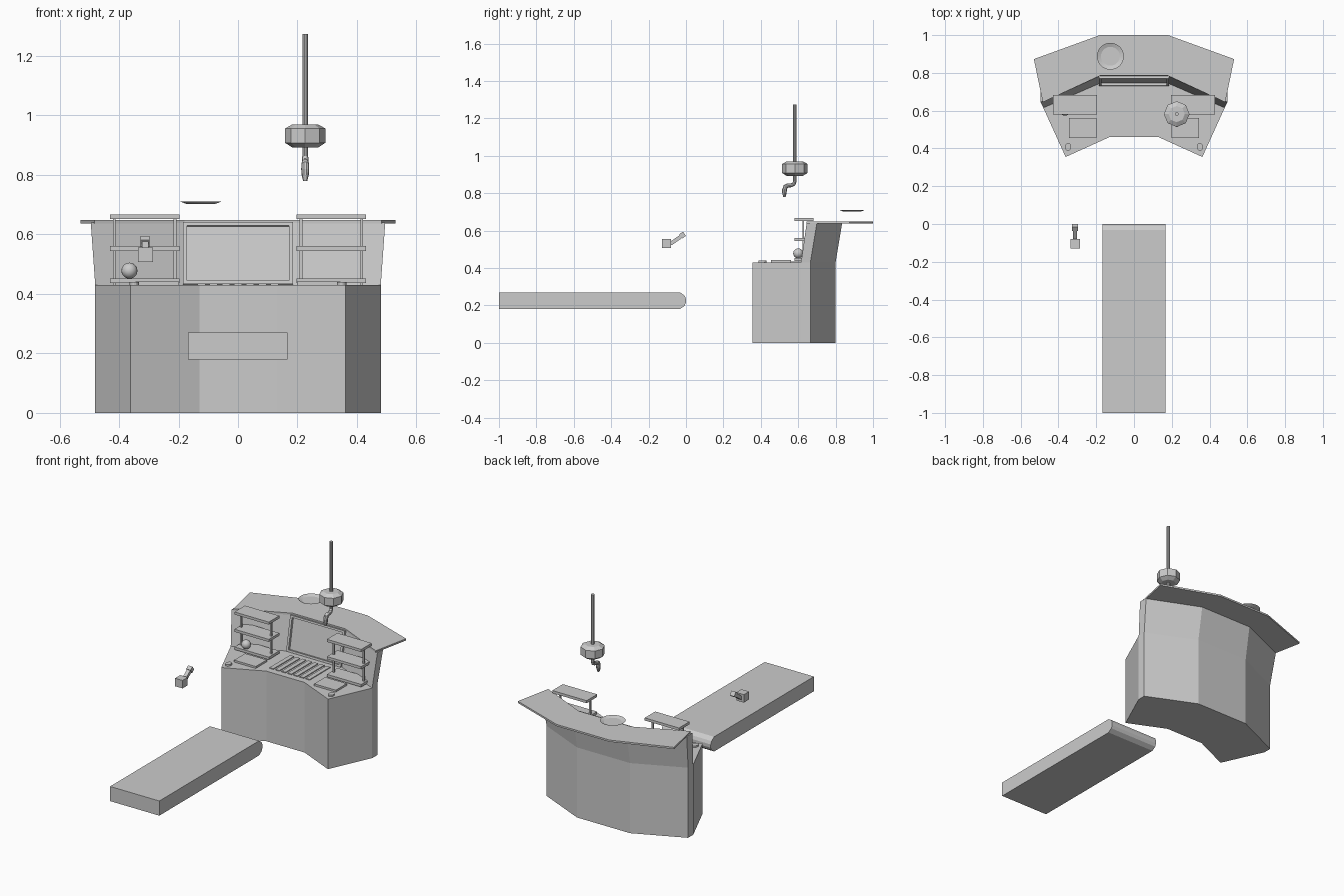
import bpy, bmesh, math
from mathutils import Matrix, Vector

if "Cube" in bpy.data.objects:
    bpy.data.objects.remove(bpy.data.objects["Cube"])


def finish(name, bm):
    bmesh.ops.recalc_face_normals(bm, faces=bm.faces)
    me = bpy.data.meshes.new(name)
    bm.to_mesh(me)
    bm.free()
    ob = bpy.data.objects.new(name, me)
    bpy.context.collection.objects.link(ob)
    return ob


def loft(name, rings, bottom=True, top=True):
    """Skin closed rings of points; optional end caps."""
    bm = bmesh.new()
    vs = [[bm.verts.new(p) for p in r] for r in rings]
    n = len(vs[0])
    for a, b in zip(vs, vs[1:]):
        for i in range(n):
            j = (i + 1) % n
            bm.faces.new((a[i], a[j], b[j], b[i]))
    if bottom:
        bm.faces.new(vs[0][::-1])
    if top:
        bm.faces.new(vs[-1])
    return finish(name, bm)


def box(name, x0, x1, y0, y1, z0, z1):
    return loft(name, [[(x0, y0, z), (x1, y0, z), (x1, y1, z), (x0, y1, z)] for z in (z0, z1)])


def lathe(name, x, y, profile, n, bottom=True, top=True, sy=1.0):
    t = 2 * math.pi / n
    rings = [[(x + r * math.cos(i * t), y + sy * r * math.sin(i * t), z) for i in range(n)] for r, z in profile]
    return loft(name, rings, bottom, top)


def mirror_plan(right, z):
    """Close a plan outline from its right half, listed front to back."""
    return [(x, y, z) for x, y in right] + [(-x, y, z) for x, y in reversed(right)]


def tilted_box(name, size, loc, angle):
    bm = bmesh.new()
    m = Matrix.Translation(loc) @ Matrix.Rotation(angle, 4, 'X') @ Matrix.Diagonal((*size, 1))
    bmesh.ops.create_cube(bm, size=1, matrix=m)
    return finish(name, bm)


# Faceted desk base
plan = [(0.13, 0.46), (0.362, 0.355), (0.48, 0.615), (0.48, 0.665), (0.18, 0.80)]
loft("desk_base", [mirror_plan(plan, 0), mirror_plan(plan, 0.43)])

# Leaning back wall
low = [(0.18, 0.745), (0.48, 0.615), (0.48, 0.665), (0.18, 0.80)]
high = [(0.18, 0.785), (0.495, 0.645), (0.495, 0.70), (0.18, 0.835)]
loft("back_wall", [mirror_plan(low, 0.43), mirror_plan(high, 0.64)], bottom=False)

# Counter top overhanging the back
counter = [(0.18, 0.785), (0.483, 0.645), (0.53, 0.873), (0.18, 1.0)]
loft("counter_top", [mirror_plan(counter, 0.637), mirror_plan(counter, 0.648)])

# Screen frame following the lean of the wall
lean = -math.atan2(0.04, 0.21)


def wall_y(z):
    return 0.745 + (z - 0.43) * 0.04 / 0.21


for nm, w, h, x, z in (("top", 0.37, 0.012, 0, 0.634), ("bottom", 0.37, 0.012, 0, 0.438),
                       ("left", 0.014, 0.19, -0.178, 0.536), ("right", 0.014, 0.19, 0.178, 0.536)):
    tilted_box("screen_frame_" + nm, (w, 0.018, h), (x, wall_y(z) - 0.006, z), lean)

# Keyboard slats
for i in range(7):
    x = (i - 3) * 0.041
    box("key_slat", x - 0.0135, x + 0.0135, 0.50, 0.70, 0.428, 0.435)

# Shelves, posts, pads and knobs on both sides
for s in (-1, 1):
    for z in (0.436, 0.545, 0.651):
        box("shelf", *sorted((s * 0.197, s * 0.43)), 0.58, 0.682, z, z + 0.016)
    for px in (0.212, 0.416):
        box("shelf_post", s * px - 0.005, s * px + 0.005, 0.622, 0.632, 0.43, 0.655)
    box("desk_pad", *sorted((s * 0.198, s * 0.345)), 0.455, 0.562, 0.428, 0.442)
    lathe("knob", s * 0.349, 0.408, [(0.016, 0.428), (0.016, 0.44)], 16, sy=1.35)

# Ball on the lower left shelf
bm = bmesh.new()
bmesh.ops.create_uvsphere(bm, u_segments=16, v_segments=10, radius=0.027,
                          matrix=Matrix.Translation((-0.365, 0.60, 0.478)))
for f in bm.faces:
    f.smooth = True
finish("ball", bm)

# Shallow dish above the counter
lathe("dish", -0.125, 0.888, [(0.05, 0.703), (0.071, 0.711)], 32, top=False)

# Hanging arm: rod, eight sided hub, bent nozzle
ax, ay = 0.226, 0.582
lathe("hanging_rod", ax, ay, [(0.01, 0.965), (0.01, 1.274)], 10)
lathe("hub", ax, ay, [(0.043, 0.892), (0.068, 0.908), (0.068, 0.956), (0.043, 0.97)], 8)


def tube(name, path, n=10):
    """Round tube along (y, z, radius) points in the plane x = ax."""
    rings = []
    for i, (y, z, r) in enumerate(path):
        a, b = path[max(i - 1, 0)], path[min(i + 1, len(path) - 1)]
        d = Vector((0, b[0] - a[0], b[1] - a[1])).normalized()
        side = Vector((1, 0, 0))
        up = d.cross(side)
        c = Vector((ax, y, z))
        rings.append([c + r * (math.cos(k * 2 * math.pi / n) * side + math.sin(k * 2 * math.pi / n) * up)
                      for k in range(n)])
    return loft(name, rings)


tube("nozzle", [(0.582, 0.90, 0.01), (0.582, 0.862, 0.01), (0.576, 0.848, 0.011), (0.562, 0.842, 0.011),
                (0.545, 0.841, 0.012), (0.532, 0.835, 0.013), (0.527, 0.818, 0.0135), (0.526, 0.80, 0.012),
                (0.526, 0.78, 0.007)])

# Small floating sensor: cube, neck and head
box("sensor_block", -0.337, -0.286, -0.129, -0.079, 0.507, 0.556)
tilt = math.radians(35)
tilted_box("sensor_neck", (0.022, 0.075, 0.02), (-0.312, -0.053, 0.55), tilt)
tilted_box("sensor_head", (0.03, 0.024, 0.028), (-0.312, -0.018, 0.576), tilt)

# Bed slab with rounded inner end
side = [(-1, 0.18), (-0.033, 0.18), (-0.008, 0.197), (0, 0.215), (0, 0.235), (-0.008, 0.253), (-0.033, 0.27), (-1, 0.27)]
loft("bed_slab", [[(x, y, z) for y, z in side] for x in (-0.168, 0.166)])
